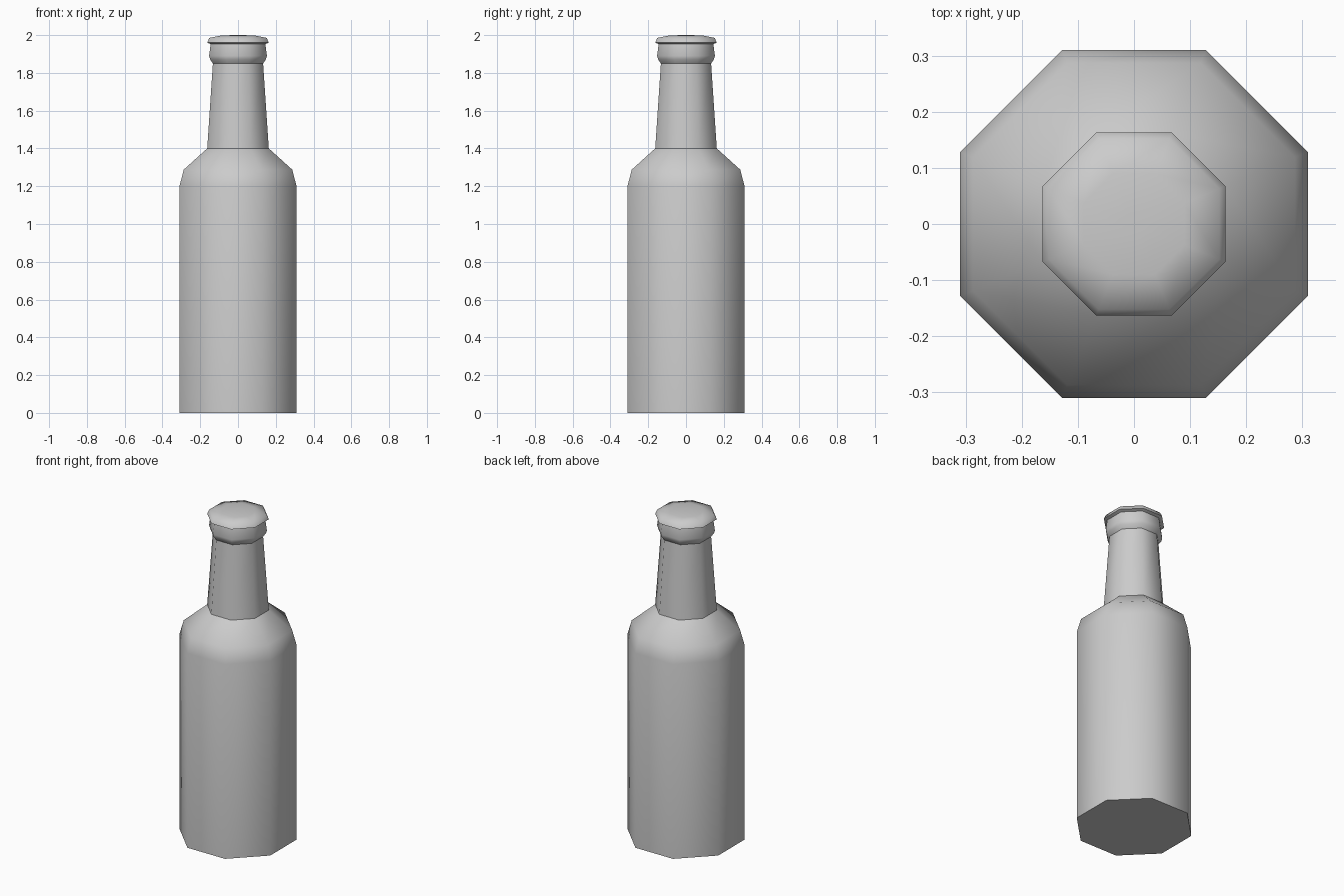
import bpy, bmesh, math

if "Cube" in bpy.data.objects:
    bpy.data.objects.remove(bpy.data.objects["Cube"])

SIDES = 8
FLAT = math.cos(math.pi / SIDES)  # profile radii are measured to the flats


def lathe(name, profile, sharp=(), cap_bottom=True, cap_top=True):
    """Octagonal lathe of (radius, z) points; 'sharp' lists ring indices kept crisp."""
    bm = bmesh.new()
    rings = []
    for r, z in profile:
        ring = []
        for i in range(SIDES):
            a = (i + 0.5) * 2 * math.pi / SIDES
            ring.append(bm.verts.new((r / FLAT * math.cos(a), r / FLAT * math.sin(a), z)))
        rings.append(ring)
    for lo, hi in zip(rings, rings[1:]):
        for i in range(SIDES):
            j = (i + 1) % SIDES
            bm.faces.new((lo[i], lo[j], hi[j], hi[i]))
    if cap_bottom:
        bm.faces.new(rings[0][::-1])
    if cap_top:
        bm.faces.new(rings[-1])
    for f in bm.faces:
        f.smooth = True
    for k in sharp:
        for i in range(SIDES):
            bm.edges.get((rings[k][i], rings[k][(i + 1) % SIDES])).smooth = False
    me = bpy.data.meshes.new(name)
    bm.to_mesh(me)
    bm.free()
    ob = bpy.data.objects.new(name, me)
    bpy.context.collection.objects.link(ob)
    return ob


# Bottle: base, straight body, shoulder, tapered neck, lip ring
lathe("bottle", [
    (0.31, 0), (0.31, 1.2), (0.287, 1.288), (0.163, 1.4),
    (0.133, 1.85), (0.148, 1.872), (0.153, 1.89), (0.145, 1.953),
], sharp=(0, 3, 4, 7))

# Cap: flared skirt with a shallow domed top
lathe("cap", [
    (0.145, 1.953), (0.163, 1.96), (0.152, 1.985), (0.09, 1.998), (0.02, 2.0),
], sharp=(1,), cap_bottom=False)
